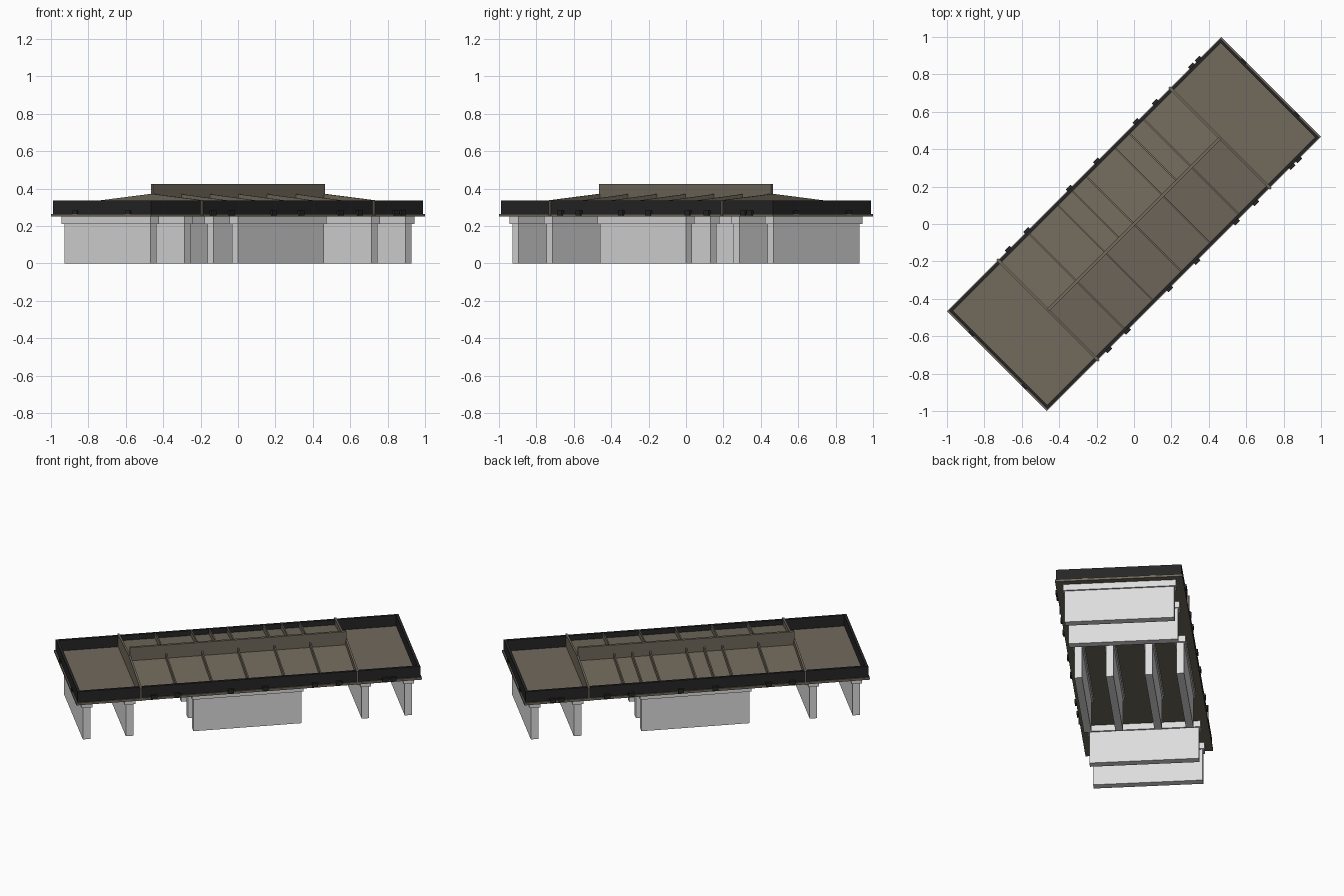
import bpy, bmesh, math
from mathutils import Matrix

if "Cube" in bpy.data.objects:
    bpy.data.objects.remove(bpy.data.objects["Cube"])

ROT = Matrix.Rotation(math.radians(45), 4, 'Z')   # whole model lies diagonally


def mat(name, c):
    m = bpy.data.materials.new(name)
    m.diffuse_color = (*c, 1)
    m.use_nodes = True
    m.node_tree.nodes["Principled BSDF"].inputs["Base Color"].default_value = m.diffuse_color
    return m


BROWN = mat("brown_roof", (0.165, 0.143, 0.108))
BLACK = mat("black_wall", (0.019, 0.019, 0.019))
GREY = mat("pale_concrete", (0.72, 0.72, 0.72))


def finish(name, bm, m):
    bmesh.ops.recalc_face_normals(bm, faces=bm.faces)
    bm.transform(ROT)
    me = bpy.data.meshes.new(name)
    bm.to_mesh(me)
    bm.free()
    me.materials.append(m)
    ob = bpy.data.objects.new(name, me)
    bpy.context.collection.objects.link(ob)


def add_box(bm, u0, u1, v0, v1, z0, z1):
    g = bmesh.ops.create_cube(bm, size=1)
    for v in g['verts']:
        v.co = ((u0, u1)[v.co.x > 0], (v0, v1)[v.co.y > 0], (z0, z1)[v.co.z > 0])


def boxes(name, m, *items):
    bm = bmesh.new()
    for b in items:
        add_box(bm, *b)
    finish(name, bm, m)


def prism(bm, profile, u0, u1):
    """Extrude a (v, z) profile along the length."""
    a = bm.faces.new([bm.verts.new((u0, v, z)) for v, z in profile])
    r = bmesh.ops.extrude_face_region(bm, geom=[a])
    for x in r['geom']:
        if isinstance(x, bmesh.types.BMVert):
            x.co.x = u1


A, B = 1.036, 0.378      # deck half length and half width
WA, WB, T = 1.028, 0.372, 0.016   # parapet half sizes and thickness
R = 0.65                 # half length of the raised centre roof

# deck slab
boxes("deck_slab", BROWN, (-A, A, -B, B, 0.25, 0.265))

# parapet ring
boxes("parapet", BLACK,
      (-WA, WA, -WB, -WB + T, 0.265, 0.335), (-WA, WA, WB - T, WB, 0.265, 0.335),
      (-WA, -WA + T, -WB + T, WB - T, 0.265, 0.335),
      (WA - T, WA, -WB + T, WB - T, 0.265, 0.335))

# pitched centre roof
bm = bmesh.new()
E = WB - T
prism(bm, [(-E, 0.26), (E, 0.26), (E, 0.303), (0, 0.34), (-E, 0.303)], -R, R)
finish("pitched_roof", bm, BROWN)

# gabled cross walls at both ends of the pitched roof
bm = bmesh.new()
for u in (-R, R):
    prism(bm, [(-0.385, 0.25), (0.385, 0.25), (0.385, 0.337), (0, 0.372), (-0.385, 0.337)],
          u - 0.006, u + 0.006)
finish("cross_walls", bm, BROWN)

# central ridge wall
boxes("ridge_wall", BROWN, (-R, R, -0.008, 0.008, 0.33, 0.425))

# sloped ribs, with two extra on the back side
bm = bmesh.new()
main = [-0.433, -0.217, 0, 0.217, 0.433]
for s, us in ((-1, main), (1, main + [-0.108, 0.325])):
    for u in us:
        prism(bm, [(0, 0.33), (s * E, 0.295), (s * E, 0.336), (0, 0.371)],
              u - 0.004, u + 0.004)
finish("roof_ribs", bm, BROWN)

# small black outlets along the outside edge
items = []
for u in (-0.57, -0.43, -0.11, 0.097, 0.395, 0.54, 0.815, 0.865):
    for s in (-1, 1):
        v = sorted((s * 0.37, s * 0.388))
        items.append((u - 0.018, u + 0.018, *v, 0.256, 0.282))
for v in (-0.2, 0.2):
    for s in (-1, 1):
        items.append((*sorted((s * 1.02, s * 1.035)), v - 0.018, v + 0.018, 0.262, 0.282))
boxes("edge_outlets", BLACK, *items)

# supporting wall piers with wider caps
L, C = 0.325, 0.01
piers = []
for s in (-1, 1):
    for near, far in ((0.943, 0.988), (0.685, 0.73)):
        piers.append((*sorted((s * near, s * far)), -L, L))
    for near, far in ((0.093, 0.138), (0.28, 0.325)):
        piers.append((-L, L, *sorted((s * near, s * far))))
boxes("wall_piers", GREY, *[(*p, 0, 0.21) for p in piers])
boxes("pier_caps", GREY, *[(a - C, b + C, c - C, d + C, 0.21, 0.25) for a, b, c, d in piers])
